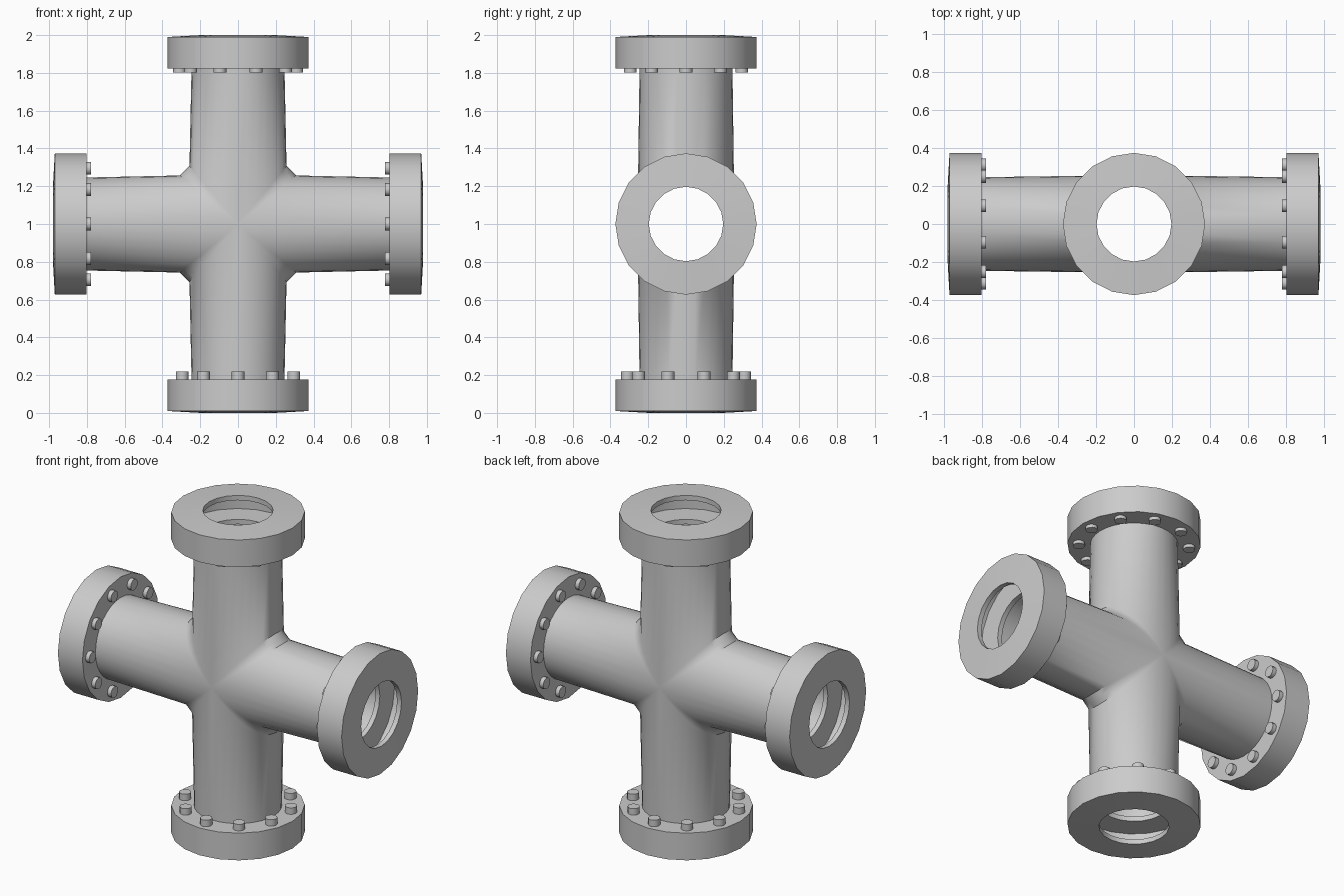
import bpy, bmesh
from math import sin, cos, pi, radians
from mathutils import Matrix, Vector

if "Cube" in bpy.data.objects:
    bpy.data.objects.remove(bpy.data.objects["Cube"])

CENTRE = Matrix.Translation((0, 0, 1))
# name, rotation about y, outer end, first bolt angle, bolt head height
ARMS = [("top", 0, 1.0, 0, 0.02), ("bottom", 180, 1.0, 90, 0.04),
        ("right", 90, 0.98, 90, 0.025), ("left", -90, 0.98, 90, 0.025)]
THICK = 0.178


def frame(deg):
    return CENTRE @ Matrix.Rotation(radians(deg), 4, 'Y')


def finish(name, bm, angle):
    bmesh.ops.remove_doubles(bm, verts=bm.verts, dist=0.0005)
    bmesh.ops.recalc_face_normals(bm, faces=bm.faces)
    mesh = bpy.data.meshes.new(name)
    bm.to_mesh(mesh)
    bm.free()
    ob = bpy.data.objects.new(name, mesh)
    bpy.context.collection.objects.link(ob)
    bpy.ops.object.select_all(action='DESELECT')
    ob.select_set(True)
    bpy.context.view_layer.objects.active = ob
    bpy.ops.object.shade_smooth_by_angle(angle=radians(angle))
    return ob


def skin(bm, rings, closed=False):
    n = len(rings[0])
    pairs = list(zip(rings, rings[1:]))
    if closed:
        pairs.append((rings[-1], rings[0]))
    for a, b in pairs:
        for i in range(n):
            j = (i + 1) % n
            bm.faces.new((a[i], a[j], b[j], b[i]))


# Crossed pipe body: four mitred, slightly tapered hollow arms with a chamfered joint
def arm_rings(bm, m, r0, r1, chamfer, end, n=32):
    rings = [[], [], []]
    for i in range(n):
        t = 2 * pi * i / n
        h, y = r0 * cos(t), r0 * sin(t)
        c = chamfer * abs(cos(t))
        s = 1 if h >= 0 else -1
        mid = abs(h) + c / 2
        pts = [(s * mid, y, mid), (h, y, abs(h) + c), (r1 * cos(t), r1 * sin(t), end)]
        for ring, p in zip(rings, pts):
            ring.append(bm.verts.new(m @ Vector(p)))
    return rings


bm = bmesh.new()
for name, deg, end, start, height in ARMS:
    m = frame(deg)
    stop = end - THICK + 0.01
    outer = arm_rings(bm, m, 0.257, 0.246, 0.05, stop)
    inner = arm_rings(bm, m, 0.225, 0.215, 0.01, stop)
    skin(bm, outer)
    skin(bm, inner[::-1])
    skin(bm, [outer[-1], inner[-1]])
finish("cross_pipe", bm, 40)

# Hollow flanges and their bolt heads
for name, deg, end, start, height in ARMS:
    m = frame(deg)
    back = end - THICK
    profile = [(0.197, end), (0.374, end - 0.01), (0.374, back), (0.197, back),
               (0.197, back + 0.03), (0.34, back + 0.03), (0.34, end - 0.04), (0.197, end - 0.03)]
    bm = bmesh.new()
    n = 20
    rings = [[bm.verts.new(m @ Vector((r * cos(2 * pi * i / n), r * sin(2 * pi * i / n), z)))
              for i in range(n)] for r, z in profile]
    skin(bm, rings, closed=True)
    finish(name + "_flange", bm, 30)

    bm = bmesh.new()
    for k in range(10):
        a = radians(start + 36 * k)
        pos = Vector((0.31 * cos(a), 0.31 * sin(a), back + 0.005 - height / 2))
        bmesh.ops.create_cone(bm, cap_ends=True, segments=12, radius1=0.034, radius2=0.034,
                              depth=height + 0.01, matrix=m @ Matrix.Translation(pos))
    finish(name + "_bolts", bm, 35)
